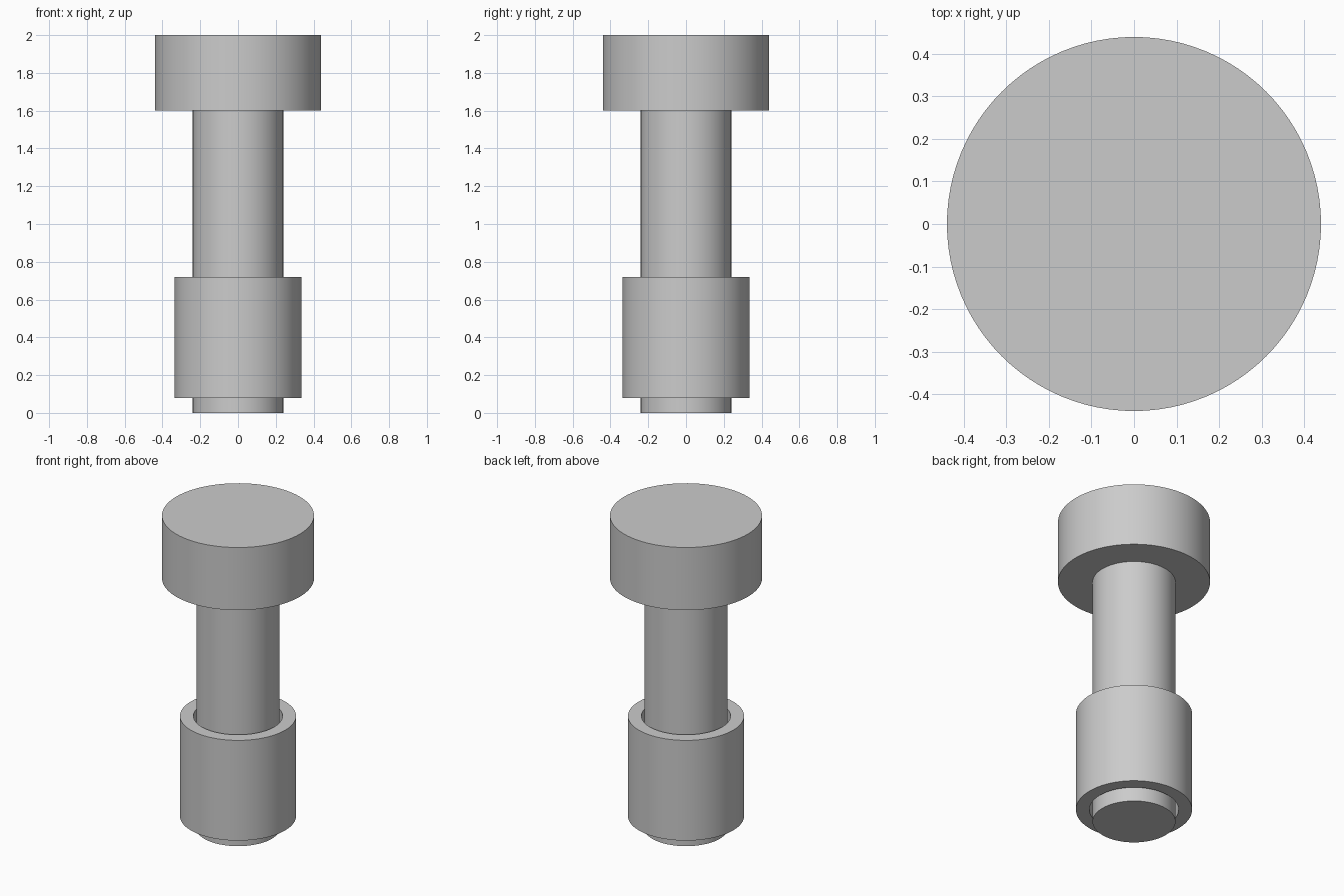
import bpy
import bmesh
import math

SEGMENTS = 96

cube = bpy.data.objects.get("Cube")
if cube:
    bpy.data.objects.remove(cube, do_unlink=True)

# Single plain metal colour
metal = bpy.data.materials.new("grey_metal")
metal.use_nodes = True
colour = (0.6, 0.6, 0.6, 1.0)
metal.diffuse_color = colour
metal.node_tree.nodes["Principled BSDF"].inputs["Base Color"].default_value = colour


def lathe(name, profile, closed=False):
    """Turn a (radius, height) profile about z; open ends are capped."""
    bm = bmesh.new()
    rings = []
    for radius, z in profile:
        angles = [2 * math.pi * i / SEGMENTS for i in range(SEGMENTS)]
        rings.append([bm.verts.new((radius * math.cos(a), radius * math.sin(a), z))
                      for a in angles])
    pairs = list(zip(rings, rings[1:]))
    if closed:
        pairs.append((rings[-1], rings[0]))
    else:
        bm.faces.new(rings[0])
        bm.faces.new(rings[-1])
    for low, high in pairs:
        for i in range(SEGMENTS):
            j = (i + 1) % SEGMENTS
            bm.faces.new((low[i], low[j], high[j], high[i]))
    bmesh.ops.recalc_face_normals(bm, faces=bm.faces)
    mesh = bpy.data.meshes.new(name)
    bm.to_mesh(mesh)
    bm.free()
    mesh.materials.append(metal)
    obj = bpy.data.objects.new(name, mesh)
    bpy.context.collection.objects.link(obj)
    bpy.ops.object.select_all(action="DESELECT")
    obj.select_set(True)
    bpy.context.view_layer.objects.active = obj
    bpy.ops.object.shade_smooth_by_angle(angle=math.radians(30))
    return obj


# Pin: straight shaft with a wide flat head
lathe("headed_pin", [(0.24, 0), (0.24, 1.6), (0.44, 1.6), (0.44, 2)])

# Loose sleeve around the lower shaft, with a narrow clearance
lathe("sleeve", [(0.336, 0.08), (0.336, 0.72), (0.258, 0.72), (0.258, 0.08)], closed=True)
